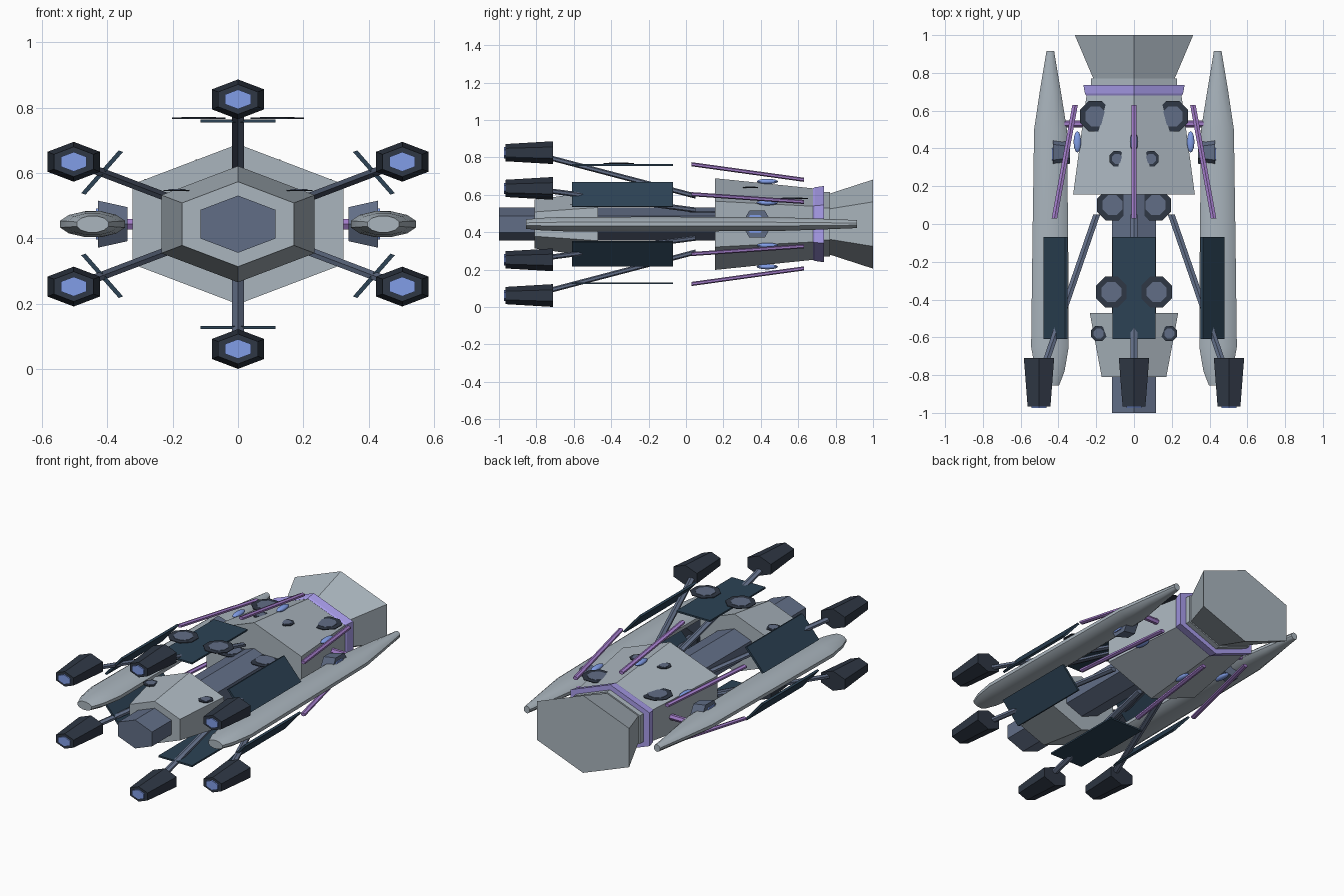
import bpy, bmesh
from math import sin, cos, pi, radians
from mathutils import Matrix, Vector

if "Cube" in bpy.data.objects:
    bpy.data.objects.remove(bpy.data.objects["Cube"])

S = 1.52      # whole ship is a regular six-sided layout stretched in x
ZC = 0.443    # height of the ship axis


def material(name, rgb):
    m = bpy.data.materials.new(name)
    m.diffuse_color = (*rgb, 1)
    m.use_nodes = True
    m.node_tree.nodes["Principled BSDF"].inputs["Base Color"].default_value = m.diffuse_color
    return m


HULL = material("pale_hull", (0.40, 0.46, 0.51))
SLATE = material("slate", (0.12, 0.155, 0.24))
DARK = material("dark_pod", (0.028, 0.038, 0.058))
PANEL = material("panel_teal", (0.025, 0.055, 0.09))
PURPLE = material("purple_rod", (0.36, 0.20, 0.58))
LILAC = material("lilac_ring", (0.40, 0.34, 0.84))
GLOW = material("blue_glow", (0.22, 0.34, 0.80))


def finish(name, bm, mat, smooth=False):
    bmesh.ops.recalc_face_normals(bm, faces=bm.faces)
    me = bpy.data.meshes.new(name)
    bm.to_mesh(me)
    bm.free()
    me.materials.append(mat)
    ob = bpy.data.objects.new(name, me)
    bpy.context.collection.objects.link(ob)
    if smooth:
        bpy.ops.object.select_all(action='DESELECT')
        bpy.context.view_layer.objects.active = ob
        ob.select_set(True)
        bpy.ops.object.shade_smooth_by_angle(angle=radians(40))
    return ob


def loft(name, rings, mat, smooth=False):
    """Skin a list of equal-length point rings and cap both ends."""
    bm = bmesh.new()
    vs = [[bm.verts.new(p) for p in ring] for ring in rings]
    n = len(vs[0])
    for a, b in zip(vs, vs[1:]):
        for i in range(n):
            j = (i + 1) % n
            bm.faces.new((a[i], a[j], b[j], b[i]))
    bm.faces.new(vs[0])
    bm.faces.new(vs[-1])
    return finish(name, bm, mat, smooth)


def ring(y, r, x=0.0, z=0.0, n=6):
    """Stretched polygon across the ship axis, one corner up."""
    return [(S * (x + r * sin(2 * pi * i / n)), y, ZC + z + r * cos(2 * pi * i / n))
            for i in range(n)]


def hexes(name, sections, mat):
    """sections: (y, radius) or (y, radius, x, z)"""
    return loft(name, [ring(*s) for s in sections], mat)


def cone(name, r1, r2, depth, matrix, mat, n=6):
    bm = bmesh.new()
    bmesh.ops.create_cone(bm, cap_ends=True, segments=n, radius1=r1, radius2=r2,
                          depth=depth, matrix=matrix)
    return finish(name, bm, mat)


# Central hull
hexes("core", [(-1, 0.0875), (0.2, 0.0875)], SLATE)
hexes("front_collar", [(-0.81, 0.13), (-0.47, 0.178)], HULL)
hexes("rear_hull", [(0.155, 0.245), (0.69, 0.190), (0.735, 0.172), (0.77, 0.172)], HULL)
hexes("rear_ring", [(0.68, 0.192), (0.69, 0.197), (0.737, 0.204)], LILAC)
hexes("engine_bell", [(0.765, 0.162), (1.0, 0.238)], HULL)

# Six arms: pod, glow, strut, panel, rod and lens
for k in range(6):
    a = k * pi / 3
    u, v = sin(a), cos(a)
    p = lambda y, R, r: (y, R, r * u, r * v)
    hexes(f"pod_{k}", [p(-0.965, 0.046, 0.382), p(-0.71, 0.061, 0.382)], DARK)
    hexes(f"pod_glow_{k}", [p(-0.973, 0.030, 0.382), p(-0.95, 0.030, 0.382)], GLOW)
    hexes(f"strut_{k}", [p(-0.75, 0.014, 0.36), p(0.05, 0.014, 0.15)], SLATE)
    hexes(f"rod_{k}", [p(0.03, 0.011, 0.32), p(0.63, 0.011, 0.237)], PURPLE)
    # Flat panel tangent to the arm circle
    box = [(t, r) for t, r in ((-.0755, .311), (.0755, .311), (.0755, .321), (-.0755, .321))]
    loft(f"panel_{k}", [[(S * (r * u + t * v), y, ZC + r * v - t * u) for t, r in box]
                        for y in (-0.61, -0.07)], PANEL)
    # Long bead on each hull edge
    bm = bmesh.new()
    bmesh.ops.create_uvsphere(bm, u_segments=12, v_segments=8, radius=1,
                              matrix=Matrix.Translation((S * 0.228 * u, 0.435, ZC + 0.228 * v))
                              @ Matrix.Diagonal((0.02, 0.057, 0.014, 1)))
    finish(f"bead_{k}", bm, GLOW, True)

# Side wings: (y, centre x, half width, half thickness)
WING = [(-0.855, 0.445, 0.05, 0.026), (-0.78, 0.445, 0.08, 0.034), (-0.65, 0.445, 0.103, 0.040),
        (-0.1, 0.443, 0.098, 0.041), (0.5, 0.442, 0.090, 0.038), (0.7, 0.443, 0.058, 0.031),
        (0.915, 0.443, 0.021, 0.022)]
for side, s in (("left", -1), ("right", 1)):
    loft(f"{side}_wing", [[(s * (cx + w * cos(pi * (i + .5) / 6)), y, ZC + h * sin(pi * (i + .5) / 6))
                           for i in range(12)] for y, cx, w, h in WING], HULL, True)
    turn = Matrix.Rotation(s * pi / 2, 4, 'Y')
    at = lambda x, y: Matrix.Translation((s * x, y, ZC)) @ turn
    cone(f"{side}_wing_mount", 0.018, 0.018, 0.22, at(0.32, 0.53), PURPLE)
    cone(f"{side}_thruster", 0.060, 0.083, 0.09, at(0.383, 0.38), SLATE)
    cone(f"{side}_thruster_glow", 0.055, 0.055, 0.02, at(0.425, 0.37), GLOW)
    # Flat hatches on the upper side: x, y, z, radius
    for i, (x, y, z, r) in enumerate([(0.12, -0.36, 0.767, 0.088), (0.115, 0.10, 0.507, 0.088),
                                      (0.205, 0.57, 0.58, 0.088), (0.09, 0.345, 0.639, 0.044),
                                      (0.187, -0.58, 0.546, 0.044)]):
        spin = Matrix.Rotation(pi / 8, 4, 'Z')
        cone(f"{side}_hatch_rim_{i}", r, r, 0.004, Matrix.Translation((s * x, y, z)) @ spin, DARK, 8)
        cone(f"{side}_hatch_{i}", r * .65, r * .65, 0.004,
             Matrix.Translation((s * x, y, z + 0.002)) @ spin, SLATE, 8)
